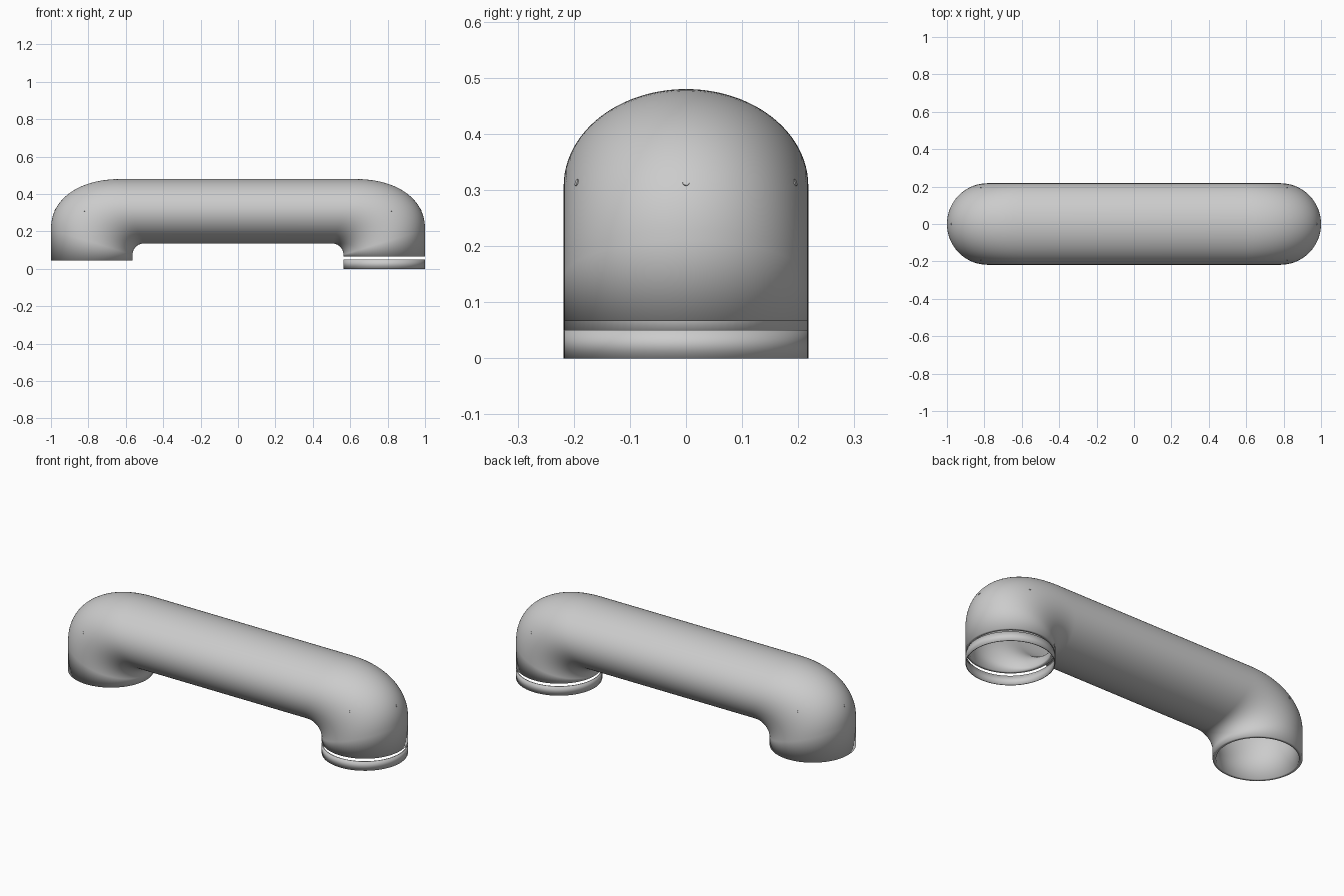
import bpy, bmesh, math
from mathutils import Vector

if "Cube" in bpy.data.objects:
    bpy.data.objects.remove(bpy.data.objects["Cube"])

R = 0.218          # leg radius / half width
SEG = 96


def loft(name, sections, wall):
    """Loft ellipses spanning inner/outer profile points (x, z); open ends."""
    bm = bmesh.new()
    rings = []
    for (xi, zi), (xo, zo) in sections:
        c = Vector(((xi + xo) / 2, 0, (zi + zo) / 2))
        h = Vector(((xo - xi) / 2, 0, (zo - zi) / 2))
        w = Vector((0, R, 0))
        rings.append([bm.verts.new(c + h * math.cos(a) + w * math.sin(a))
                      for a in (2 * math.pi * k / SEG for k in range(SEG))])
    for r0, r1 in zip(rings, rings[1:]):
        for k in range(SEG):
            j = (k + 1) % SEG
            bm.faces.new((r0[k], r0[j], r1[j], r1[k]))
    bmesh.ops.recalc_face_normals(bm, faces=bm.faces)
    # make sure normals point outwards
    f = bm.faces[0]
    if f.normal.dot(f.calc_center_median() - rings[0][SEG // 2].co) < 0:
        bmesh.ops.reverse_faces(bm, faces=bm.faces)
    me = bpy.data.meshes.new(name)
    bm.to_mesh(me)
    bm.free()
    ob = bpy.data.objects.new(name, me)
    bpy.context.collection.objects.link(ob)
    s = ob.modifiers.new("wall", 'SOLIDIFY')
    s.thickness = wall
    s.offset = -1
    bpy.ops.object.select_all(action='DESELECT')
    ob.select_set(True)
    bpy.context.view_layer.objects.active = ob
    bpy.ops.object.shade_smooth_by_angle(angle=math.radians(40))
    return ob


def elbow(z_end, side, n=28):
    """Sections from the open leg end up and around the bend."""
    out = [((side * 0.564, z_end), (side, z_end))]
    for i in range(n + 1):
        t = math.pi / 2 * i / n
        c, s = max(0, math.cos(t)), math.sin(t)
        inner = (side * (0.504 + 0.06 * c), 0.075 + 0.06 * s)
        e = 2 / 2.2
        outer = (side * (0.62 + 0.38 * c ** e), 0.21 + 0.27 * s ** e)
        out.append((inner, outer))
    return out


# Main bent tube: right leg, bar, left leg
body = loft("handle_tube", elbow(0.067, 1) + elbow(0.045, -1)[::-1], 0.017)

# Loose collar under the right leg
loft("collar_ring", [((0.564, 0.0), (1.0, 0.0)), ((0.564, 0.051), (1.0, 0.051))], 0.005)

# Tiny pins around each elbow, dropped onto the surface
bpy.context.view_layer.update()
for side, label in ((1, "right"), (-1, "left")):
    rays = [((side * 2, 0, 0.313), (-side, 0, 0)),
            ((side * 0.82, -1, 0.313), (0, 1, 0)),
            ((side * 0.82, 1, 0.313), (0, -1, 0))]
    for i, (o, d) in enumerate(rays):
        hit, loc, nor, _ = body.ray_cast(Vector(o), Vector(d))
        if hit:
            bpy.ops.mesh.primitive_cylinder_add(
                vertices=16, radius=0.006, depth=0.004, location=loc,
                rotation=nor.to_track_quat('Z', 'Y').to_euler())
            bpy.context.object.name = f"{label}_pin_{i + 1}"
